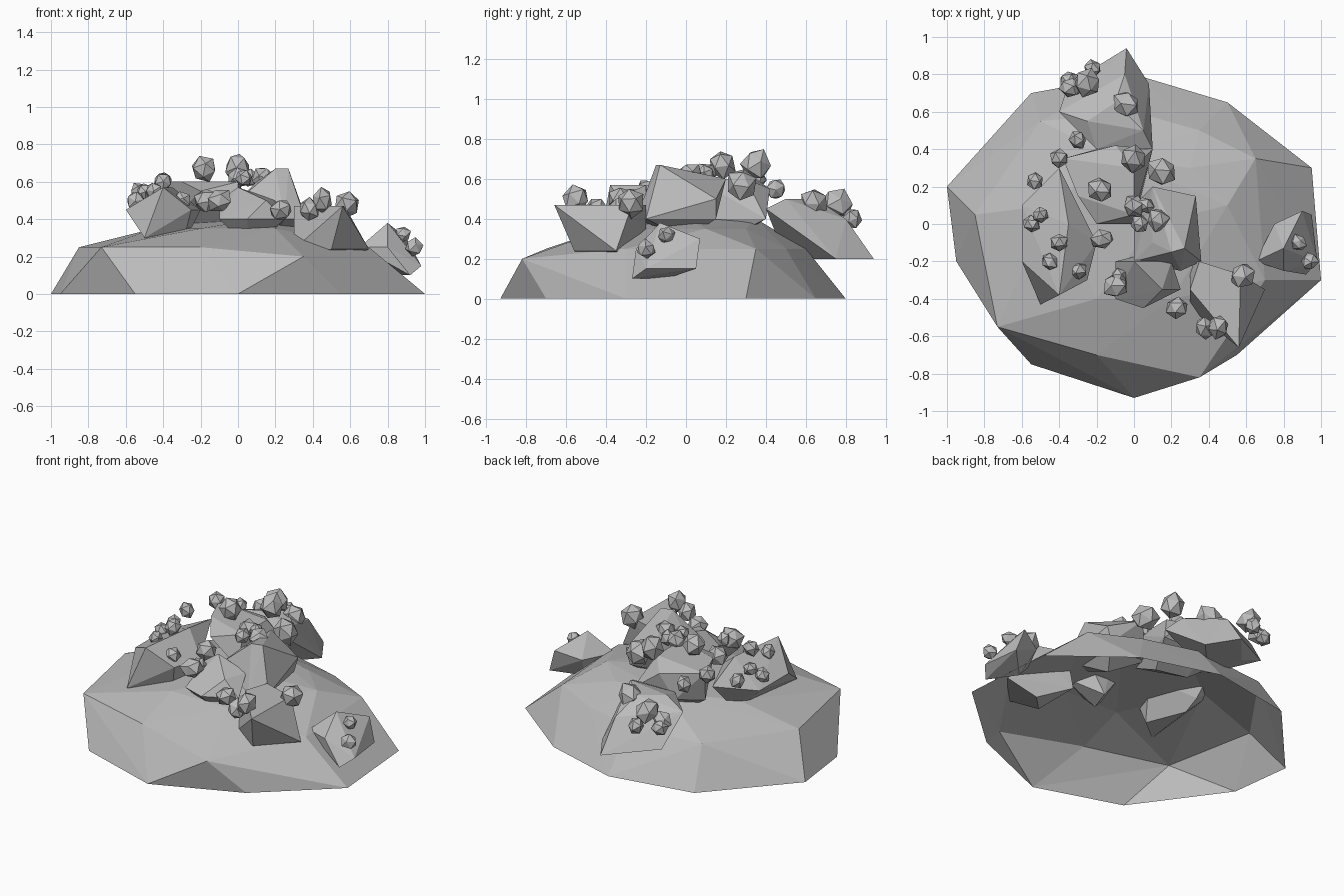
import bpy
import bmesh
import random
from mathutils import Vector

random.seed(4)

default_cube = bpy.data.objects.get("Cube")
if default_cube:
    bpy.data.objects.remove(default_cube, do_unlink=True)

# One grey for all stone
stone_grey = bpy.data.materials.new("stone grey")
stone_grey.use_nodes = True
grey = (0.5, 0.5, 0.5, 1)
stone_grey.diffuse_color = grey
principled = stone_grey.node_tree.nodes["Principled BSDF"]
principled.inputs["Base Color"].default_value = grey


def make_object(name, bm):
    """Turn a bmesh into a flat shaded stone object."""
    mesh = bpy.data.meshes.new(name)
    bm.to_mesh(mesh)
    bm.free()
    mesh.materials.append(stone_grey)
    obj = bpy.data.objects.new(name, mesh)
    bpy.context.scene.collection.objects.link(obj)
    return obj


def chiselled_rock(name, layers, open_below=False):
    """Wrap a faceted rock around corners given level by level."""
    bm = bmesh.new()
    for height, corners in layers.items():
        for x, y in corners:
            bm.verts.new((x, y, height))
    bmesh.ops.convex_hull(bm, input=bm.verts[:])
    loose = [v for v in bm.verts if not v.link_faces]
    bmesh.ops.delete(bm, geom=loose, context="VERTS")
    bmesh.ops.recalc_face_normals(bm, faces=bm.faces[:])
    bm.normal_update()
    if open_below:
        underside = [f for f in bm.faces if f.normal.z < -0.5]
        bmesh.ops.delete(bm, geom=underside, context="FACES")
    return make_object(name, bm)


def pebble(name, centre, radius):
    """A small, crooked twenty-sided stone."""
    bm = bmesh.new()
    bmesh.ops.create_icosphere(bm, subdivisions=1, radius=radius)
    stretch = Vector([random.uniform(0.85, 1.1) for axis in range(3)])
    for v in bm.verts:
        v.co = v.co * stretch * random.uniform(0.9, 1.1)
    obj = make_object(name, bm)
    obj.location = Vector(centre)
    obj.rotation_euler = [random.uniform(0, 3) for axis in range(3)]
    return obj


def pebble_cluster(name, height, radius, places):
    """Scatter equal pebbles at one level."""
    for x, y in places:
        pebble(name, (x, y, height), radius)


# Hollow mound: ground rim, shoulder ring and crown
chiselled_rock("mound", {
    0: [(-1, .2), (-.95, -.2), (-.55, -.75), (0, -.93), (.55, -.7),
        (1, -.3), (.95, .3), (.5, .65), (0, .8), (-.55, .7)],
    .2: [(.35, -.82)],
    .25: [(-.85, .05), (-.73, -.55), (-.2, -.7), (.7, -.3),
          (.65, .35), (.35, .5), (0, .6), (-.5, .55)],
    .35: [(-.45, .1), (-.2, -.4), (.2, -.4), (.5, .1), (.3, .3)],
    .4: [(.1, 0), (-.1, .35)],
}, open_below=True)

# Large rocks sunk through the mound
chiselled_rock("left_rock", {
    .25: [(-.3, -.25), (-.4, 0)],
    .3: [(-.5, -.43), (-.4, .1)],
    .45: [(-.6, -.2), (-.6, .1), (-.2, -.1), (-.25, -.3)],
    .5: [(-.4, .3)],
    .57: [(-.4, -.38), (-.35, 0)],
})
chiselled_rock("front_rock", {
    .25: [(.05, -.3), (.1, -.15)],
    .4: [(.05, -.45), (-.1, -.4), (.25, -.35)],
    .5: [(-.1, -.2), (.15, -.35), (.2, -.2)],
    .57: [(0, -.2)],
})
chiselled_rock("front_corner_rock", {
    .15: [(.4, -.4), (.5, -.3)],
    .24: [(.7, -.35), (.5, -.56), (.3, -.45), (.3, -.2)],
    .47: [(.56, -.66), (.35, -.2), (.3, -.35), (.57, -.27)],
})
chiselled_rock("side_rock", {
    .1: [(.92, -.27), (.8, -.1)],
    .15: [(.98, -.2), (.95, .05)],
    .25: [(.65, -.2), (.75, 0), (.8, -.25)],
    .3: [(.9, .07)],
    .38: [(.8, -.13)],
})
chiselled_rock("back_rock", {
    .2: [(-.04, .94), (.08, .75), (-.2, .75), (-.15, .5)],
    .25: [(-.35, .75)],
    .4: [(-.05, .8)],
    .45: [(.1, .4), (-.2, .4), (-.4, .6)],
    .5: [(-.25, .55), (.05, .5), (-.1, .65)],
})
chiselled_rock("centre_rock", {
    .3: [(.2, 0)],
    .4: [(.36, -.2), (.25, -.25), (.3, .15), (0, .1)],
    .5: [(0, -.2), (.33, .15)],
    .6: [(.1, -.1), (.1, .2)],
    .67: [(.2, -.15), (.27, -.13)],
})
chiselled_rock("crown_rock", {
    .3: [(-.2, .25), (0, .2)],
    .4: [(-.2, .4), (.1, .4), (-.35, .3), (0, 0)],
    .55: [(-.2, 0), (-.1, .42)],
    .6: [(-.38, .35), (0, .3), (0, .05), (-.3, .15)],
})

# Pebbles scattered over the rocks
large, medium, small = .08, .065, .05
pebble_cluster("crown_pebble", .67, large, [(-.18, .18), (0, .35)])
pebble_cluster("centre_pebble", .57, large, [(.15, .28)])
pebble_cluster("back_pebble", .48, large, [(-.25, .76), (-.04, .64)])
pebble_cluster("corner_pebble", .48, large, [(.58, -.28)])
pebble_cluster("back_pebble", .43, medium, [(-.34, .73)])
pebble_cluster("corner_pebble", .45, medium, [(.38, -.56), (.23, -.45)])
pebble_cluster("front_pebble", .5, medium, [
    (-.1, -.33), (.45, -.55), (-.17, -.08)])
pebble_cluster("centre_pebble", .62, medium, [(.13, .02), (0, .1)])
pebble_cluster("centre_pebble", .62, small, [(.03, 0), (.06, .1)])
pebble_cluster("left_pebble", .6, small, [(-.4, .35), (-.4, -.1)])
pebble_cluster("left_pebble", .55, small, [
    (-.53, .23), (-.5, .05), (-.3, .45), (-.45, -.2)])
pebble_cluster("left_pebble", .5, small, [(-.3, -.25), (-.55, 0)])
pebble_cluster("front_pebble", .5, small, [(-.08, -.28)])
pebble_cluster("back_pebble", .4, small, [(-.22, .83), (-.35, .77)])
pebble_cluster("side_pebble", .32, small, [(.88, -.1)])
pebble_cluster("side_pebble", .25, small, [(.94, -.2)])
